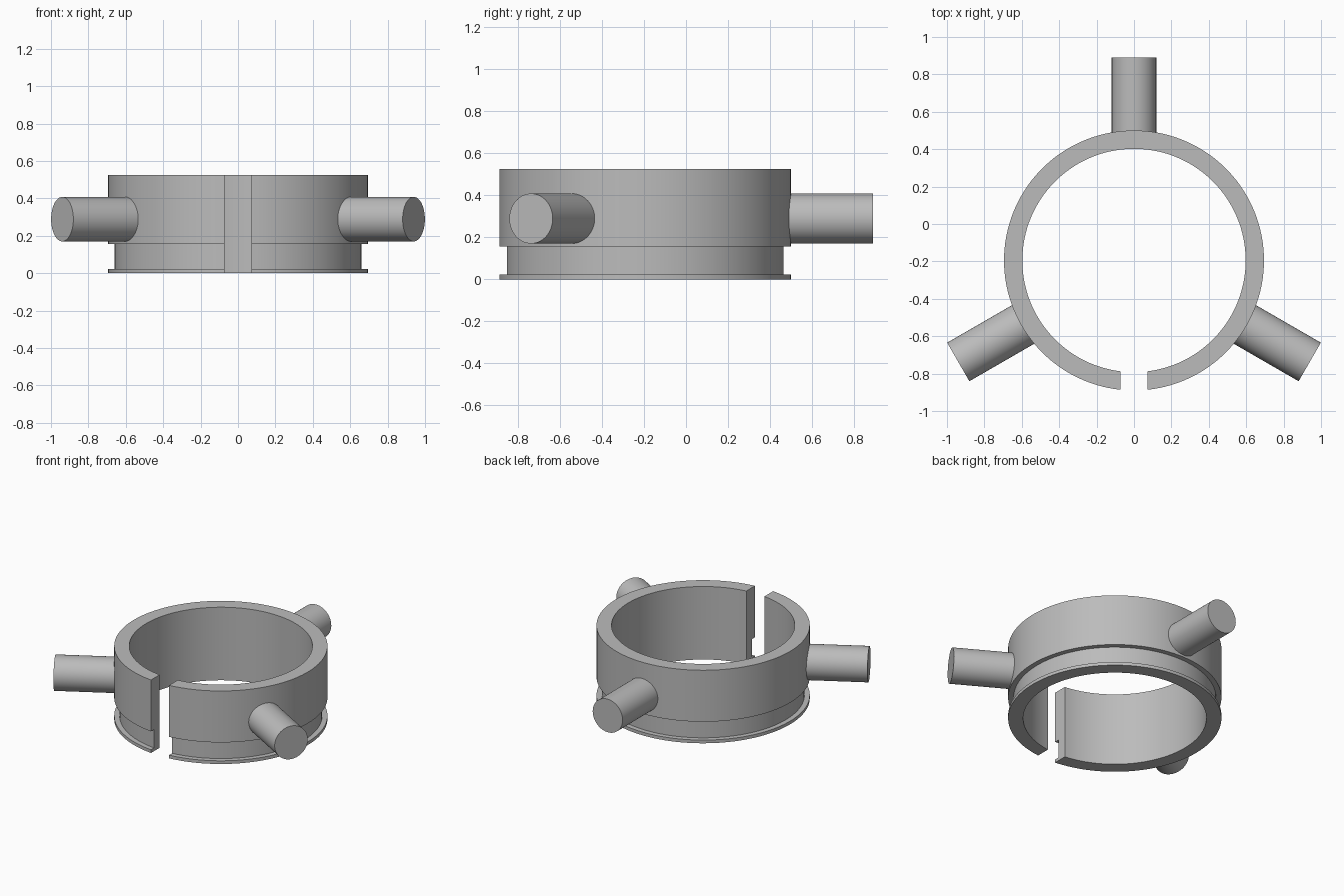
import bpy, bmesh, math
from mathutils import Matrix, Vector

cube = bpy.data.objects.get("Cube")
if cube:
    bpy.data.objects.remove(cube, do_unlink=True)

CENTRE_Y = -0.195
OUTER, INNER, GROOVE = 0.695, 0.597, 0.66
HEIGHT, GROOVE_TOP, LIP = 0.525, 0.155, 0.023
HALF_GAP = 0.072
SEGMENTS = 128
PEG_RADIUS, PEG_START, PEG_END, PEG_Z = 0.119, 0.64, 1.085, 0.289

grey = bpy.data.materials.new("plain_grey")
grey.use_nodes = True
grey.diffuse_color = (0.5, 0.5, 0.5, 1)
grey.node_tree.nodes["Principled BSDF"].inputs["Base Color"].default_value = (0.5, 0.5, 0.5, 1)


def finish(name, bm):
    bmesh.ops.recalc_face_normals(bm, faces=bm.faces)
    mesh = bpy.data.meshes.new(name)
    bm.to_mesh(mesh)
    bm.free()
    mesh.materials.append(grey)
    obj = bpy.data.objects.new(name, mesh)
    bpy.context.collection.objects.link(obj)
    bpy.ops.object.select_all(action='DESELECT')
    obj.select_set(True)
    bpy.context.view_layer.objects.active = obj
    bpy.ops.object.shade_smooth_by_angle(angle=math.radians(30))
    return obj


# Split collar: grooved section swept round, with parallel faces at the front gap
profile = [(INNER, 0), (OUTER, 0), (OUTER, LIP), (GROOVE, LIP),
           (GROOVE, GROOVE_TOP), (OUTER, GROOVE_TOP), (OUTER, HEIGHT), (INNER, HEIGHT)]
bm = bmesh.new()
sections = []
for i in range(SEGMENTS + 1):
    section = []
    for r, z in profile:
        start = math.asin(HALF_GAP / r)
        a = start + (2 * math.pi - 2 * start) * i / SEGMENTS
        section.append(bm.verts.new((r * math.sin(a), CENTRE_Y - r * math.cos(a), z)))
    sections.append(section)
for a, b in zip(sections, sections[1:]):
    for j in range(len(profile)):
        k = (j + 1) % len(profile)
        bm.faces.new((a[j], a[k], b[k], b[j]))
bm.faces.new(sections[0])
bm.faces.new(sections[-1])
finish("split_collar", bm)

# Three radial pegs, evenly spaced
for name, degrees in (("back_peg", 90), ("right_peg", 210), ("left_peg", 330)):
    angle = math.radians(degrees)
    direction = Vector((math.cos(angle), math.sin(angle), 0))
    middle = Vector((0, CENTRE_Y, PEG_Z)) + direction * (PEG_START + PEG_END) / 2
    turn = direction.to_track_quat('Z', 'Y').to_matrix().to_4x4()
    bm = bmesh.new()
    bmesh.ops.create_cone(bm, cap_ends=True, segments=64, radius1=PEG_RADIUS,
                          radius2=PEG_RADIUS, depth=PEG_END - PEG_START,
                          matrix=Matrix.Translation(middle) @ turn)
    finish(name, bm)
